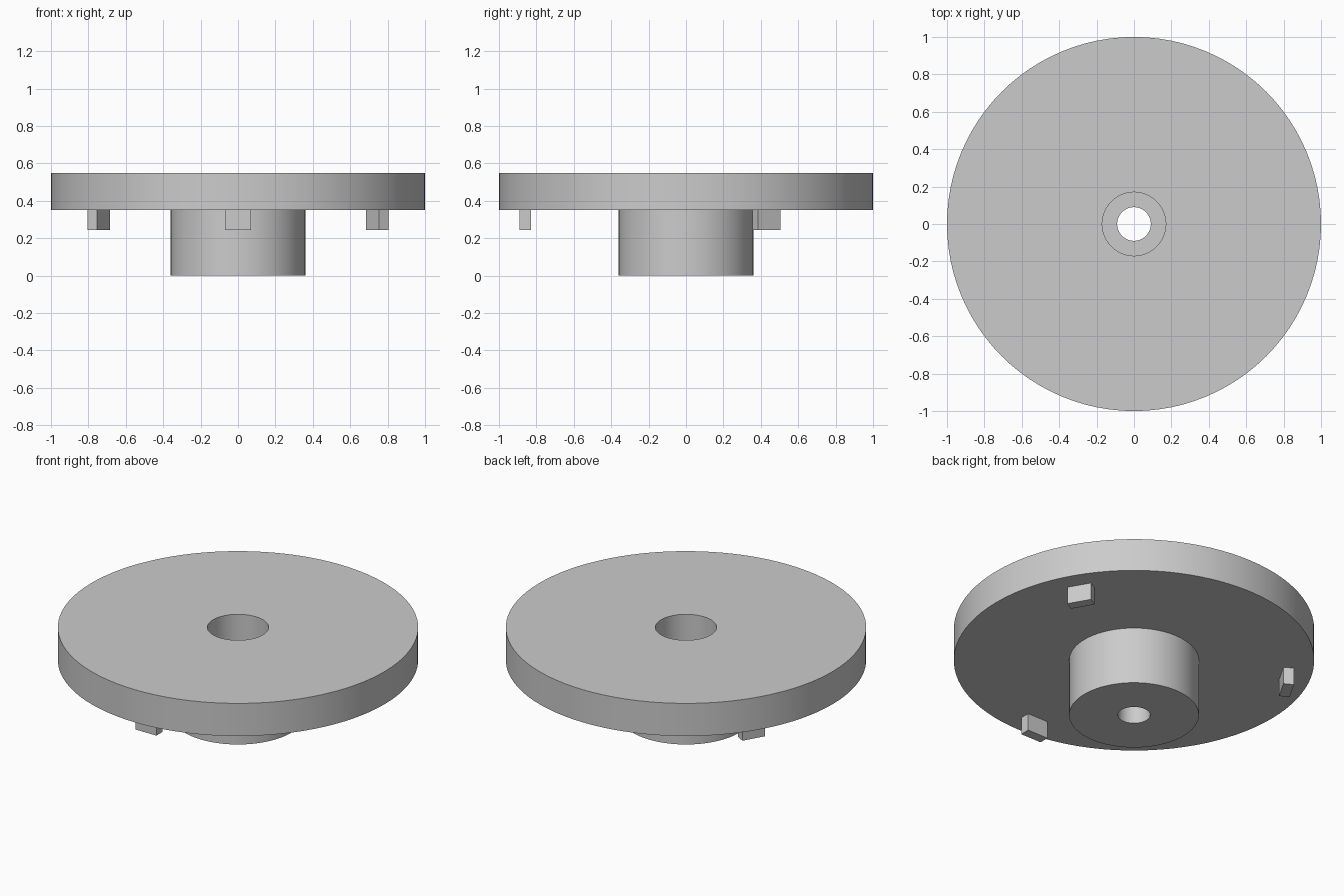
import bpy
import bmesh
import math
from mathutils import Matrix, Vector

cube = bpy.data.objects.get("Cube")
if cube:
    bpy.data.objects.remove(cube, do_unlink=True)

grey = bpy.data.materials.new("plain_grey")
grey.use_nodes = True
grey.diffuse_color = (0.6, 0.6, 0.6, 1)
grey.node_tree.nodes["Principled BSDF"].inputs["Base Color"].default_value = (0.6, 0.6, 0.6, 1)


def add_object(name, bm):
    bmesh.ops.recalc_face_normals(bm, faces=bm.faces)
    mesh = bpy.data.meshes.new(name)
    bm.to_mesh(mesh)
    bm.free()
    mesh.materials.append(grey)
    obj = bpy.data.objects.new(name, mesh)
    bpy.context.collection.objects.link(obj)
    return obj


def lathe(name, profile, steps):
    """Revolve a closed (radius, height) profile around z."""
    bm = bmesh.new()
    verts = [bm.verts.new((r, 0, z)) for r, z in profile]
    edges = [bm.edges.new((a, b)) for a, b in zip(verts, verts[1:] + verts[:1])]
    bmesh.ops.spin(bm, geom=verts + edges, cent=(0, 0, 0), axis=(0, 0, 1),
                   angle=math.tau, steps=steps, use_merge=True)
    bmesh.ops.remove_doubles(bm, verts=bm.verts, dist=1e-4)
    return add_object(name, bm)


# Disc and hub in one turned body, with a stepped centre bore
disc_radius, hub_radius, pocket_radius, bore_radius = 1.0, 0.36, 0.17, 0.09
top, underside, pocket_floor = 0.55, 0.35, 0.3
body = lathe("disc_with_hub", [
    (bore_radius, 0), (hub_radius, 0), (hub_radius, underside),
    (disc_radius, underside), (disc_radius, top), (pocket_radius, top),
    (pocket_radius, pocket_floor), (bore_radius, pocket_floor)], 96)
bpy.ops.object.select_all(action='DESELECT')
body.select_set(True)
bpy.context.view_layer.objects.active = body
bpy.ops.object.shade_smooth_by_angle(angle=math.radians(30))

# Three drive tabs under the disc, the first one at the front
tab_size = Vector((0.06, 0.14, 0.12))
for i, place in enumerate(("front", "back_left", "back_right")):
    bm = bmesh.new()
    bmesh.ops.create_cube(bm, size=1)
    bmesh.ops.scale(bm, vec=tab_size, verts=bm.verts)
    bmesh.ops.translate(bm, vec=(0.86, 0, 0.305), verts=bm.verts)
    turn = Matrix.Rotation(math.radians(120 * i - 90), 3, 'Z')
    bmesh.ops.rotate(bm, cent=(0, 0, 0), matrix=turn, verts=bm.verts)
    add_object(place + "_tab", bm)
